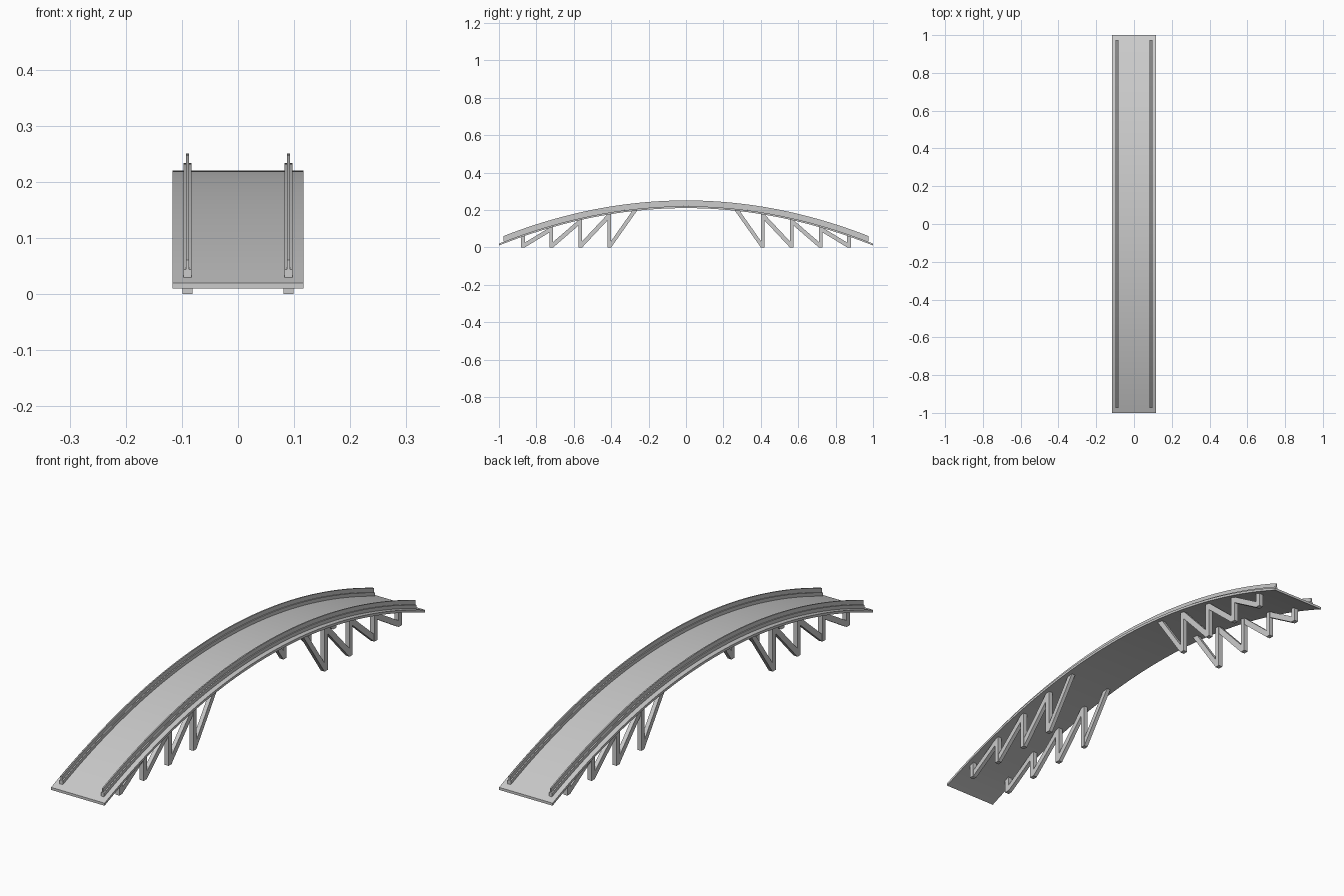
import bpy
import bmesh

cube = bpy.data.objects.get("Cube")
if cube:
    bpy.data.objects.remove(cube, do_unlink=True)

grey = bpy.data.materials.new("concrete grey")
grey.use_nodes = True
grey.diffuse_color = (0.6, 0.6, 0.6, 1)
grey.node_tree.nodes["Principled BSDF"].inputs["Base Color"].default_value = grey.diffuse_color

THICK = 0.01      # deck thickness
RAIL_X = 0.09     # rails and trusses sit at this distance from the centre line
POST = 0.02       # post and brace thickness


def deck_top(y):
    return 0.22 - 0.2 * y * y


def finish(name, bm, smooth=False):
    bmesh.ops.recalc_face_normals(bm, faces=bm.faces)
    mesh = bpy.data.meshes.new(name)
    bm.to_mesh(mesh)
    bm.free()
    mesh.materials.append(grey)
    obj = bpy.data.objects.new(name, mesh)
    bpy.context.collection.objects.link(obj)
    if smooth:
        bpy.ops.object.select_all(action='DESELECT')
        obj.select_set(True)
        bpy.context.view_layer.objects.active = obj
        bpy.ops.object.shade_smooth_by_angle()
    return obj


def arch_sweep(name, profile, half_length, steps=48):
    """Sweep an (x, height above deck) profile along the arch."""
    bm = bmesh.new()
    rings = []
    for i in range(steps + 1):
        y = half_length * (2 * i / steps - 1)
        rings.append([bm.verts.new((x, y, deck_top(y) + h)) for x, h in profile])
    n = len(profile)
    for a, b in zip(rings, rings[1:]):
        for j in range(n):
            k = (j + 1) % n
            bm.faces.new((a[j], a[k], b[k], b[j]))
    bm.faces.new(rings[0])
    bm.faces.new(rings[-1])
    return finish(name, bm, True)


def prism(bm, outline, x, width):
    """Extrude a (y, z) outline across x."""
    sides = [[bm.verts.new((x + s * width / 2, y, z)) for y, z in outline] for s in (-1, 1)]
    n = len(outline)
    for j in range(n):
        k = (j + 1) % n
        bm.faces.new((sides[0][j], sides[0][k], sides[1][k], sides[1][j]))
    for side in sides:
        bm.faces.new(side)


# Arched deck
arch_sweep("deck", [(-0.117, -THICK), (0.117, -THICK), (0.117, 0), (-0.117, 0)], 1.0)

# Stepped rails: wide kerb with a thin upper strip
for side, sx in (("left", 1), ("right", -1)):
    c = sx * RAIL_X
    half = [(0.007, 0), (0.007, 0.014), (0.0025, 0.014), (0.0025, 0.031)]
    profile = [(c + x, h) for x, h in half] + [(c - x, h) for x, h in reversed(half)]
    arch_sweep(side + "_rail", profile, 0.975)

# Zigzag trusses: upright posts with braces rising towards mid-span
posts = [0.41, 0.565, 0.72, 0.872]
for side, sx in (("left", 1), ("right", -1)):
    for end, sy in (("front", -1), ("back", 1)):
        bm = bmesh.new()
        x = sx * RAIL_X
        for i, p in enumerate(posts):
            inner, outer = p - POST / 2, p + POST / 2
            post = [(inner, 0), (outer, 0),
                    (outer, deck_top(outer) - THICK / 2), (inner, deck_top(inner) - THICK / 2)]
            prism(bm, [(sy * y, z) for y, z in post], x, 0.018)
            # Brace
            tip = posts[i - 1] + POST / 2 if i else 0.26
            top = deck_top(tip) - THICK * 0.8
            run = inner - tip
            slope = top / run
            v = POST * (1 + slope * slope) ** 0.5
            if i:
                brace = [(inner, 0), (inner, v), (tip, top), (tip, top - v)]
            else:
                brace = [(inner, 0), (inner, v), (tip + v / slope, top), (tip, top)]
            prism(bm, [(sy * y, z) for y, z in brace], x, 0.016)
        finish(f"{side}_{end}_truss", bm)
